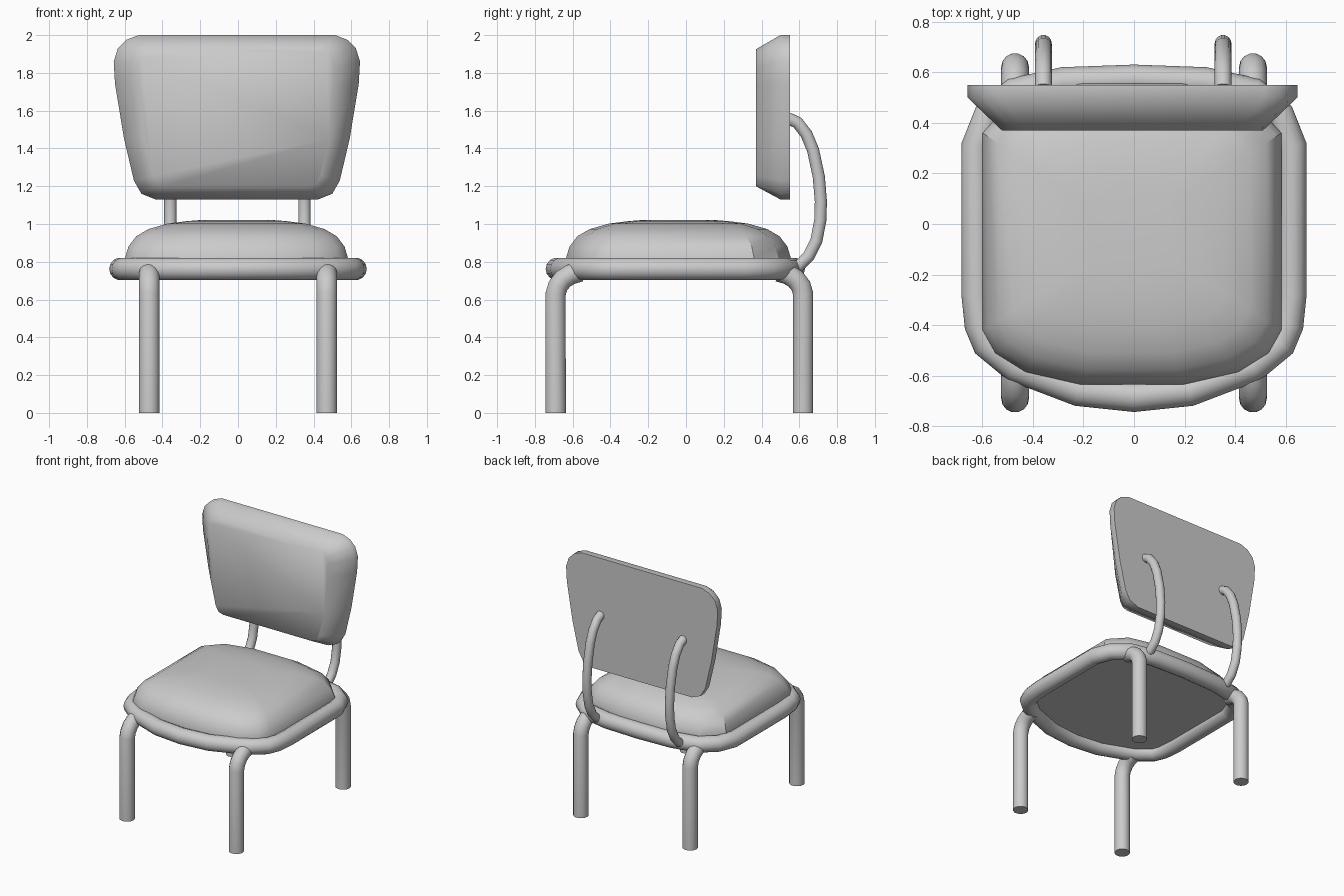
import bpy, bmesh, math

if "Cube" in bpy.data.objects:
    bpy.data.objects.remove(bpy.data.objects["Cube"])


def finish(obj, angle=40):
    bpy.ops.object.select_all(action='DESELECT')
    obj.select_set(True)
    bpy.context.view_layer.objects.active = obj
    if obj.type == 'CURVE':
        bpy.ops.object.convert(target='MESH')
    bpy.ops.object.shade_smooth_by_angle(angle=math.radians(angle))


def tube(name, points, radius, cyclic=False):
    cu = bpy.data.curves.new(name, 'CURVE')
    cu.dimensions = '3D'
    cu.bevel_depth = radius
    cu.bevel_resolution = 5
    cu.use_fill_caps = True
    sp = cu.splines.new('POLY')
    sp.points.add(len(points) - 1)
    for p, co in zip(sp.points, points):
        p.co = (*co, 1)
    sp.use_cyclic_u = cyclic
    obj = bpy.data.objects.new(name, cu)
    bpy.context.collection.objects.link(obj)
    finish(obj)


def loft(name, loops, angle):
    bm = bmesh.new()
    rows = [[bm.verts.new(c) for c in loop] for loop in loops]
    n = len(rows[0])
    for a, b in zip(rows, rows[1:]):
        for i in range(n):
            j = (i + 1) % n
            bm.faces.new((a[i], a[j], b[j], b[i]))
    bm.faces.new(rows[0])
    bm.faces.new(rows[-1])
    bmesh.ops.recalc_face_normals(bm, faces=bm.faces)
    me = bpy.data.meshes.new(name)
    bm.to_mesh(me)
    bm.free()
    obj = bpy.data.objects.new(name, me)
    bpy.context.collection.objects.link(obj)
    finish(obj, angle)


def mirrored(half):
    """Close a right-hand half outline by mirroring it across x = 0."""
    return half + [(-x, y) for x, y in reversed(half) if x > 0]


# Tubular seat rim
rim = mirrored([(0, -0.683), (0.22, -0.66), (0.47, -0.565), (0.58, -0.475),
                (0.61, -0.40), (0.622, -0.28), (0.622, 0.31), (0.575, 0.43),
                (0.47, 0.52), (0.28, 0.56), (0, 0.57)])
tube("seat_rim", [(x, y, 0.762) for x, y in rim], 0.06, True)

# Domed seat cushion
outline = mirrored([(0.2, -0.635), (0.42, -0.585), (0.54, -0.51), (0.59, -0.42),
                    (0.59, 0.36), (0.47, 0.49), (0.2, 0.555)])
profile = [(1, 0.76), (1, 0.82), (0.97, 0.88), (0.9, 0.935), (0.79, 0.973),
           (0.62, 1.002), (0.45, 1.015), (0.3, 1.022)]
cy = -0.04
loft("seat_cushion", [[(x * s - 0.008, cy + (y - cy) * s, z) for x, y in outline]
                      for s, z in profile], 30)

# Backrest pad: small front face, chamfer, rear slab
front = mirrored([(0.38, 1.2), (0.42, 1.212), (0.445, 1.255), (0.49, 1.45),
                  (0.515, 1.74), (0.516, 1.83), (0.505, 1.88), (0.475, 1.912),
                  (0.42, 1.925)])
rear = mirrored([(0.43, 1.13), (0.505, 1.16), (0.545, 1.23), (0.597, 1.45),
                 (0.645, 1.74), (0.652, 1.86), (0.63, 1.93), (0.585, 1.975),
                 (0.52, 2.0)])
loft("backrest", [[(x - 0.006, y, z) for x, z in shape]
                  for shape, y in ((front, 0.37), (rear, 0.5), (rear, 0.55))], 62)

# Bent legs and backrest supports, mirrored left and right
leg = [(0, 0), (0, 0.63), (0.012, 0.672), (0.04, 0.708), (0.08, 0.733), (0.13, 0.748)]
support = [(0.55, 0.765), (0.60, 0.78), (0.65, 0.83), (0.69, 0.91), (0.711, 1.02),
           (0.714, 1.12), (0.703, 1.25), (0.673, 1.39), (0.638, 1.475),
           (0.59, 1.537), (0.54, 1.56)]
for side, s in (("left", -1), ("right", 1)):
    tube(f"front_leg_{side}", [(s * 0.47, -0.69 + y, z) for y, z in leg], 0.055)
    tube(f"rear_leg_{side}", [(s * 0.47, 0.62 - y, z) for y, z in leg], 0.055)
    tube(f"back_support_{side}", [(s * 0.355 - 0.003, y, z) for y, z in support], 0.033)
